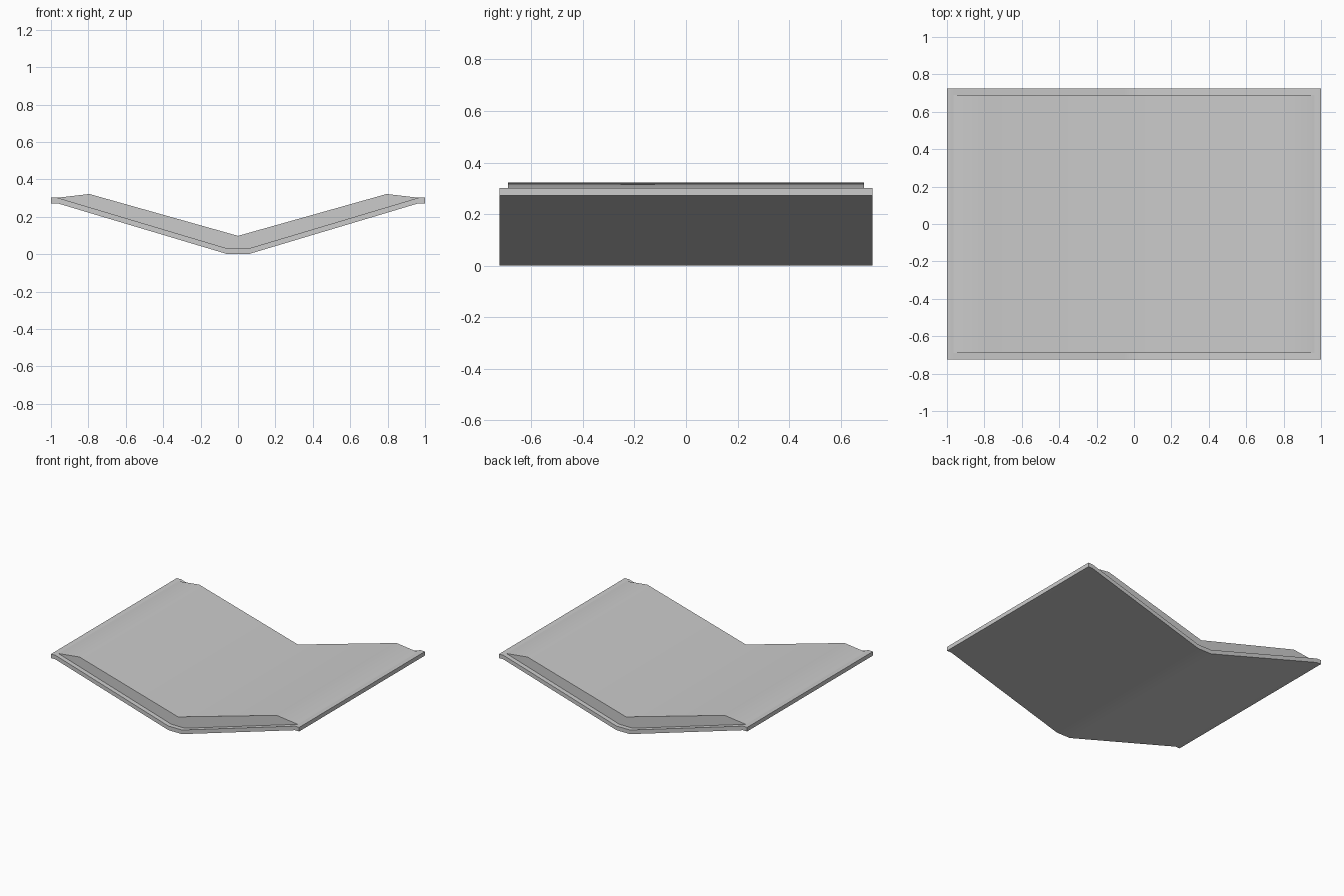
import bpy
import bmesh
from math import radians

cube = bpy.data.objects.get("Cube")
if cube:
    bpy.data.objects.remove(cube, do_unlink=True)

grey = bpy.data.materials.new("light_grey")
grey.use_nodes = True
colour = (0.6, 0.6, 0.6, 1)
grey.diffuse_color = colour
grey.node_tree.nodes["Principled BSDF"].inputs["Base Color"].default_value = colour


def mirrored(half):
    """Complete a right-to-left half outline across x = 0."""
    return half + [(-x, z) for x, z in reversed(half) if x > 0]


def extrude_profile(name, outline, half_depth):
    """Extrude an x-z outline along y into a solid panel."""
    bm = bmesh.new()
    front = bm.faces.new([bm.verts.new((x, -half_depth, z)) for x, z in outline])
    result = bmesh.ops.extrude_face_region(bm, geom=[front])
    new_verts = [g for g in result["geom"] if isinstance(g, bmesh.types.BMVert)]
    bmesh.ops.translate(bm, verts=new_verts, vec=(0, 2 * half_depth, 0))
    bmesh.ops.recalc_face_normals(bm, faces=bm.faces)
    mesh = bpy.data.meshes.new(name)
    bm.to_mesh(mesh)
    bm.free()
    mesh.materials.append(grey)
    obj = bpy.data.objects.new(name, mesh)
    bpy.context.collection.objects.link(obj)
    bpy.ops.object.select_all(action="DESELECT")
    obj.select_set(True)
    bpy.context.view_layer.objects.active = obj
    bpy.ops.object.shade_smooth_by_angle(angle=radians(35))
    return obj


# Thin V-shaped base with a narrow flat fold and level outer lips
lower_edge = mirrored([(1, 0.272), (0.965, 0.272), (0.055, 0)])
upper_edge = mirrored([(1, 0.302), (0.965, 0.302), (0.055, 0.03)])
extrude_profile("base_panel", lower_edge + upper_edge[::-1], 0.724)

# Thicker inset panel resting on the base, tapering at both wings
under_side = mirrored([(0.965, 0.302), (0.055, 0.03)])
top_side = mirrored([(0.795, 0.322), (0, 0.098)])
extrude_profile("inset_panel", under_side + top_side[::-1], 0.69)
